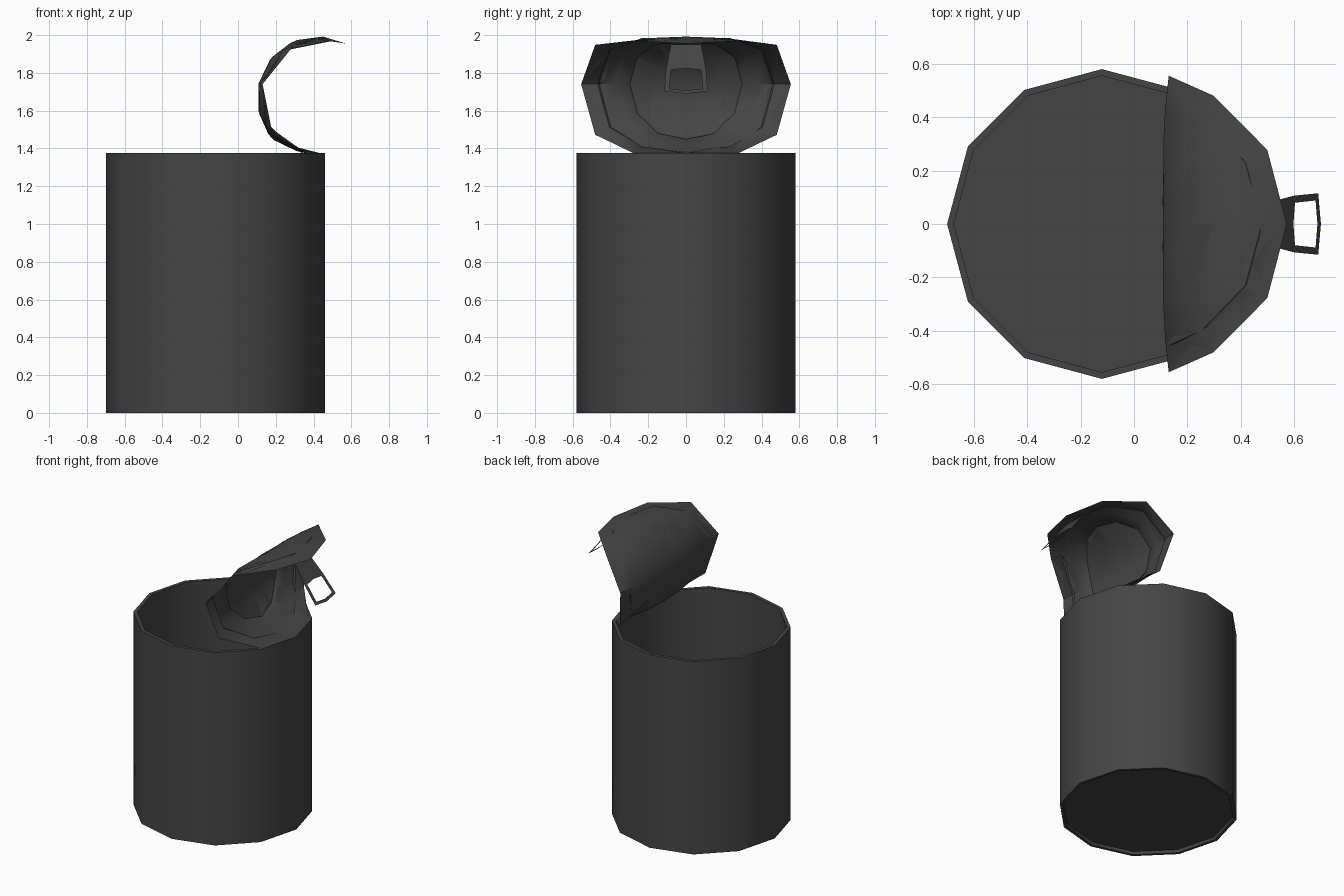
import bpy
import math
from mathutils import Vector

if "Cube" in bpy.data.objects:
    bpy.data.objects.remove(bpy.data.objects["Cube"])

SIDES = 12
CX = -0.12          # can axis

metal = bpy.data.materials.new("dark_metal")
metal.diffuse_color = (0.06, 0.06, 0.06, 1)
metal.use_nodes = True
metal.node_tree.nodes["Principled BSDF"].inputs["Base Color"].default_value = metal.diffuse_color


def make_object(name, verts, faces):
    mesh = bpy.data.meshes.new(name)
    mesh.from_pydata(verts, [], faces)
    mesh.validate()
    mesh.materials.append(metal)
    obj = bpy.data.objects.new(name, mesh)
    bpy.context.collection.objects.link(obj)
    bpy.ops.object.select_all(action='DESELECT')
    obj.select_set(True)
    bpy.context.view_layer.objects.active = obj
    bpy.ops.object.shade_smooth_by_angle(angle=math.radians(42))
    return obj


def ring_faces(n_rings):
    """Quads joining consecutive rings of SIDES vertices."""
    faces = []
    for k in range(n_rings - 1):
        for i in range(SIDES):
            j = (i + 1) % SIDES
            a, b = k * SIDES, (k + 1) * SIDES
            faces.append((a + i, a + j, b + j, b + i))
    return faces


def angles():
    return [2 * math.pi * i / SIDES for i in range(SIDES)]


# Can body: lathed wall with rim, inner floor and recessed base
profile = [(0.555, 0.02), (0.56, 0), (0.58, 0), (0.58, 1.375),
           (0.555, 1.375), (0.555, 0.03)]
verts = [(CX + r * math.cos(a), r * math.sin(a), z)
         for r, z in profile for a in angles()]
faces = ring_faces(len(profile))
faces.append(tuple(reversed(range(SIDES))))
last = (len(profile) - 1) * SIDES
faces.append(tuple(range(last, last + SIDES)))
make_object("can_body", verts, faces)

# Lid: a disc curled along this side curve (distance, x, z)
CURVE = [(-0.555, 0.435, 1.375), (-0.48, 0.36, 1.375), (-0.28, 0.185, 1.47),
         (-0.14, 0.128, 1.60), (0.0, 0.13, 1.74), (0.14, 0.19, 1.865),
         (0.28, 0.30, 1.95), (0.42, 0.44, 1.98), (0.555, 0.572, 1.955)]


def curve_point(s):
    s = max(CURVE[0][0], min(CURVE[-1][0], s))
    for (s0, x0, z0), (s1, x1, z1) in zip(CURVE, CURVE[1:]):
        if s <= s1:
            t = (s - s0) / (s1 - s0)
            return Vector((x0 + t * (x1 - x0), 0, z0 + t * (z1 - z0)))
    return Vector((CURVE[-1][1], 0, CURVE[-1][2]))


def bend(r, a, sink):
    """Disc point moved onto the curl; sink pushes to the convex side."""
    s = r * math.cos(a)
    t = (curve_point(s + 0.07) - curve_point(s - 0.07)).normalized()
    normal = Vector((t.z, 0, -t.x))
    p = curve_point(s) - normal * sink
    if s < -0.45:
        p.z = max(p.z, 1.372)
    p.y = r * math.sin(a)
    return p


# (radius, sink): smooth back from the centre out, then stepped face inward
rings = [(0.15, 0.021), (0.30, 0.021), (0.43, 0.014), (0.555, 0.0),
         (0.468, 0.0), (0.459, 0.010), (0.38, 0.010), (0.306, 0.010),
         (0.297, 0.019), (0.15, 0.019)]
verts = [bend(r, a, d) for r, d in rings for a in angles()]
faces = ring_faces(len(rings))
n = len(verts)
verts += [bend(0, 0, 0.021), bend(0, 0, 0.019)]
last = (len(rings) - 1) * SIDES
for i in range(SIDES):
    j = (i + 1) % SIDES
    faces.append((n, j, i))
    faces.append((n + 1, last + i, last + j))
# outward winding for the whole shell
make_object("curled_lid", verts, faces)

# Pull tab: flat sheet with a finger hole, hanging from the lid tip
outer = [(0.50, 0.08), (0.60, 0.106), (0.69, 0.115), (0.70, 0.0)]
inner = [(0.597, 0.0), (0.603, 0.08), (0.68, 0.088), (0.687, 0.0)]
verts, faces = [], []
for side in (1, -1):
    b = len(verts)
    pts = [(0.50, 0.0)] + outer + inner
    verts += [(x, side * y, 1.69 + 1.3 * (0.70 - x)) for x, y in pts]
    for f in ((0, 1, 2, 6, 5), (2, 3, 7, 6), (3, 4, 8, 7)):
        faces.append(tuple(b + i for i in (f[::-1] if side == 1 else f)))
make_object("pull_tab", verts, faces)
